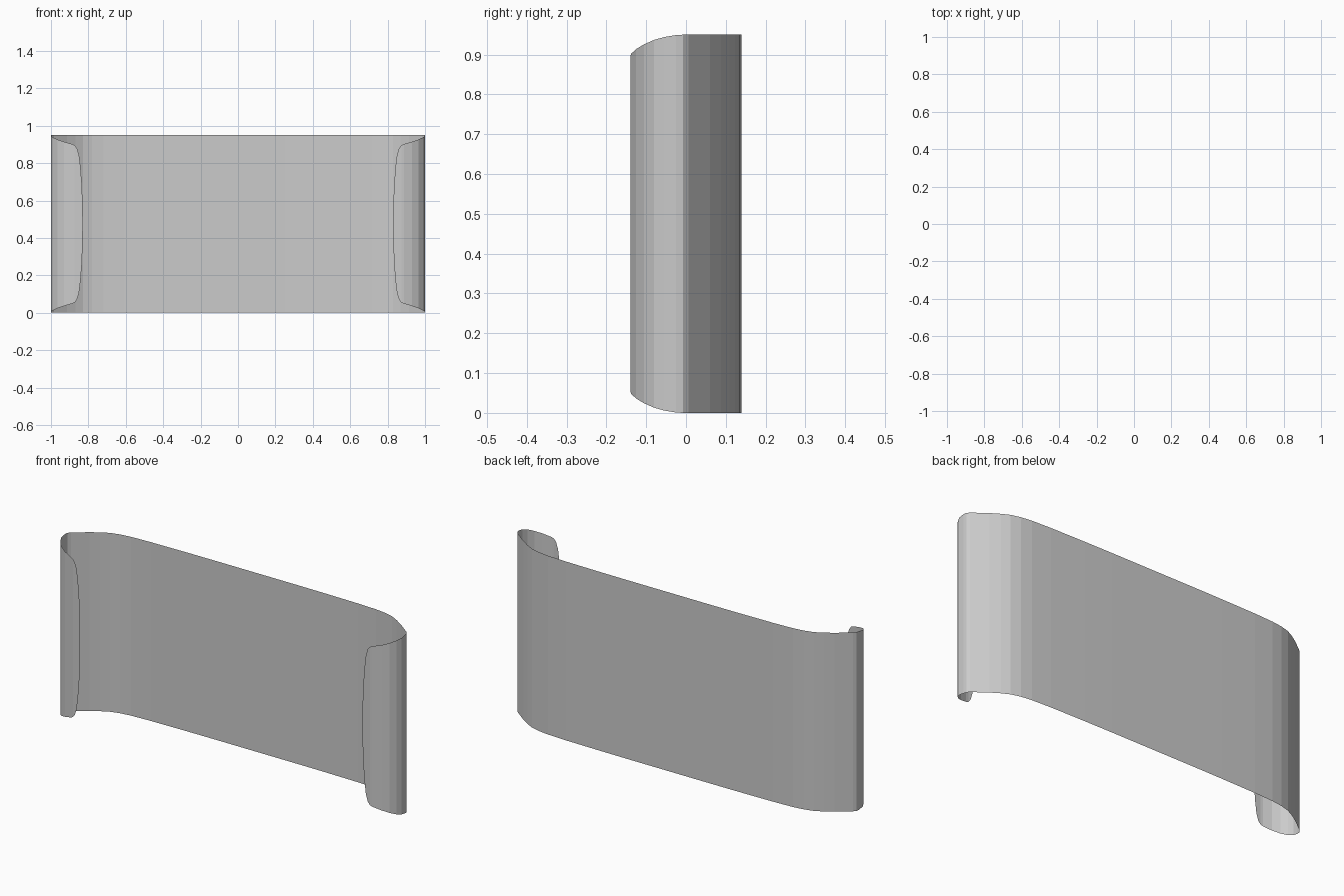
import bpy
import bmesh

HEIGHT = 0.95

# Half plan profile, from back centre round the side to the curled flap:
# (x, y, trim taken off both top and bottom)
half = [
    (0.0, 0.14, 0), (0.25, 0.14, 0), (0.41, 0.139, 0), (0.61, 0.136, 0),
    (0.72, 0.131, 0), (0.78, 0.123, 0), (0.83, 0.109, 0), (0.87, 0.088, 0),
    (0.914, 0.06, 0), (0.985, 0.006, 0), (0.997, -0.008, 0),
    # outer side and curl
    (1.0, -0.025, 0.001), (1.0, -0.055, 0.006), (0.988, -0.08, 0.013),
    (0.965, -0.105, 0.024), (0.93, -0.125, 0.036), (0.888, -0.138, 0.048),
    # rounded flap edge
    (0.873, -0.14, 0.055), (0.861, -0.14, 0.07), (0.85, -0.14, 0.105),
    (0.842, -0.14, 0.17), (0.835, -0.14, 0.26), (0.831, -0.14, 0.36),
    (0.83, -0.14, 0.44),
]

# Mirror the half profile into a full C-shaped section
profile = [(-x, y, t) for x, y, t in reversed(half[1:])] + half

# Single-skin curved panel with two inward flaps
bm = bmesh.new()
columns = [(bm.verts.new((x, y, t)), bm.verts.new((x, y, HEIGHT - t)))
           for x, y, t in profile]
for (a, b), (c, d) in zip(columns, columns[1:]):
    bm.faces.new((a, b, d, c))

mesh = bpy.data.meshes.new("curved_panel")
bm.to_mesh(mesh)
bm.free()
panel = bpy.data.objects.new("curved_panel", mesh)
bpy.context.collection.objects.link(panel)
